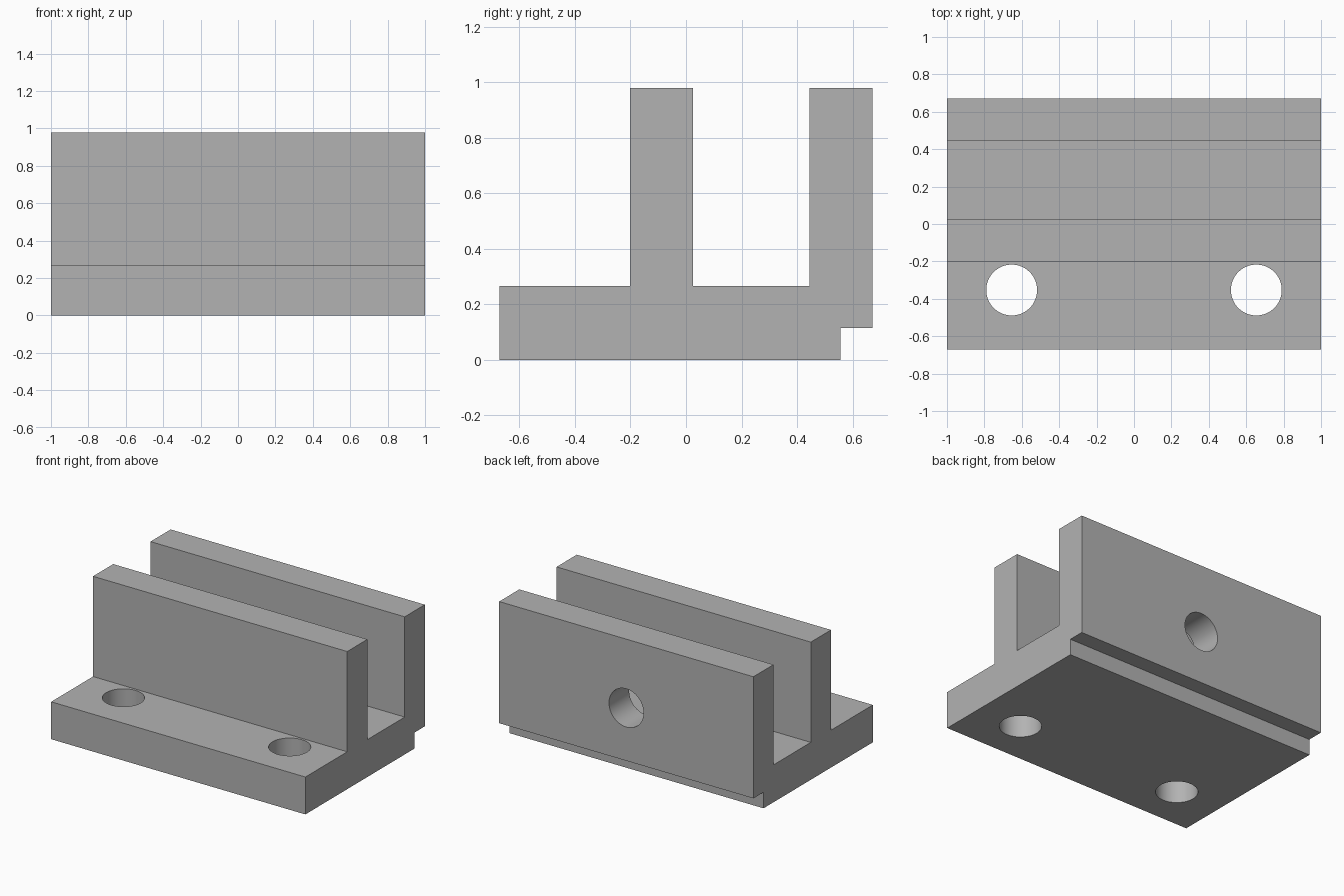
import bpy, bmesh, math
from mathutils import Vector

if "Cube" in bpy.data.objects:
    bpy.data.objects.remove(bpy.data.objects["Cube"])

grey = bpy.data.materials.new("plain grey")
grey.diffuse_color = (0.45, 0.45, 0.45, 1)
grey.use_nodes = True
grey.node_tree.nodes["Principled BSDF"].inputs["Base Color"].default_value = grey.diffuse_color


def finish(bm, name):
    """Turn a bmesh into a named object."""
    bmesh.ops.recalc_face_normals(bm, faces=bm.faces)
    mesh = bpy.data.meshes.new(name)
    bm.to_mesh(mesh)
    bm.free()
    obj = bpy.data.objects.new(name, mesh)
    mesh.materials.append(grey)
    bpy.context.collection.objects.link(obj)
    return obj


# Bracket body: side profile (y, z) extruded along x
profile = [(-0.671, 0), (0.557, 0), (0.557, 0.114), (0.671, 0.114),
           (0.671, 0.979), (0.445, 0.979), (0.445, 0.266), (0.026, 0.266),
           (0.026, 0.979), (-0.201, 0.979), (-0.201, 0.266), (-0.671, 0.266)]
bm = bmesh.new()
face = bm.faces.new([bm.verts.new((-1, y, z)) for y, z in profile])
ext = bmesh.ops.extrude_face_region(bm, geom=[face])
bmesh.ops.translate(bm, vec=(2, 0, 0),
                    verts=[v for v in ext["geom"] if isinstance(v, bmesh.types.BMVert)])
bracket = finish(bm, "slotted_bracket")


def drill(name, centre, along_y, depth):
    """Cut a round hole through the bracket."""
    bm = bmesh.new()
    bmesh.ops.create_cone(bm, cap_ends=True, segments=64, radius1=0.136,
                          radius2=0.136, depth=depth)
    cutter = finish(bm, name)
    cutter.location = Vector(centre)
    if along_y:
        cutter.rotation_euler.x = math.pi / 2
    cutter.hide_render = True
    cutter.hide_set(True)
    mod = bracket.modifiers.new(name, 'BOOLEAN')
    mod.operation = 'DIFFERENCE'
    mod.solver = 'EXACT'
    mod.object = cutter
    return cutter


# Two mounting holes in the front flange, one hole through the back wall
cutters = [drill("mounting_hole_cutter", (side * 0.654, -0.353, 0.13), False, 0.6)
           for side in (-1, 1)]
cutters.append(drill("back_wall_hole_cutter", (0, 0.56, 0.49), True, 0.4))

# Apply the cuts, then smooth only the hole walls
bpy.context.view_layer.objects.active = bracket
bracket.select_set(True)
for mod in list(bracket.modifiers):
    bpy.ops.object.modifier_apply(modifier=mod.name)
for cutter in cutters:
    bpy.data.objects.remove(cutter)
bpy.ops.object.shade_smooth_by_angle(angle=math.radians(30))
